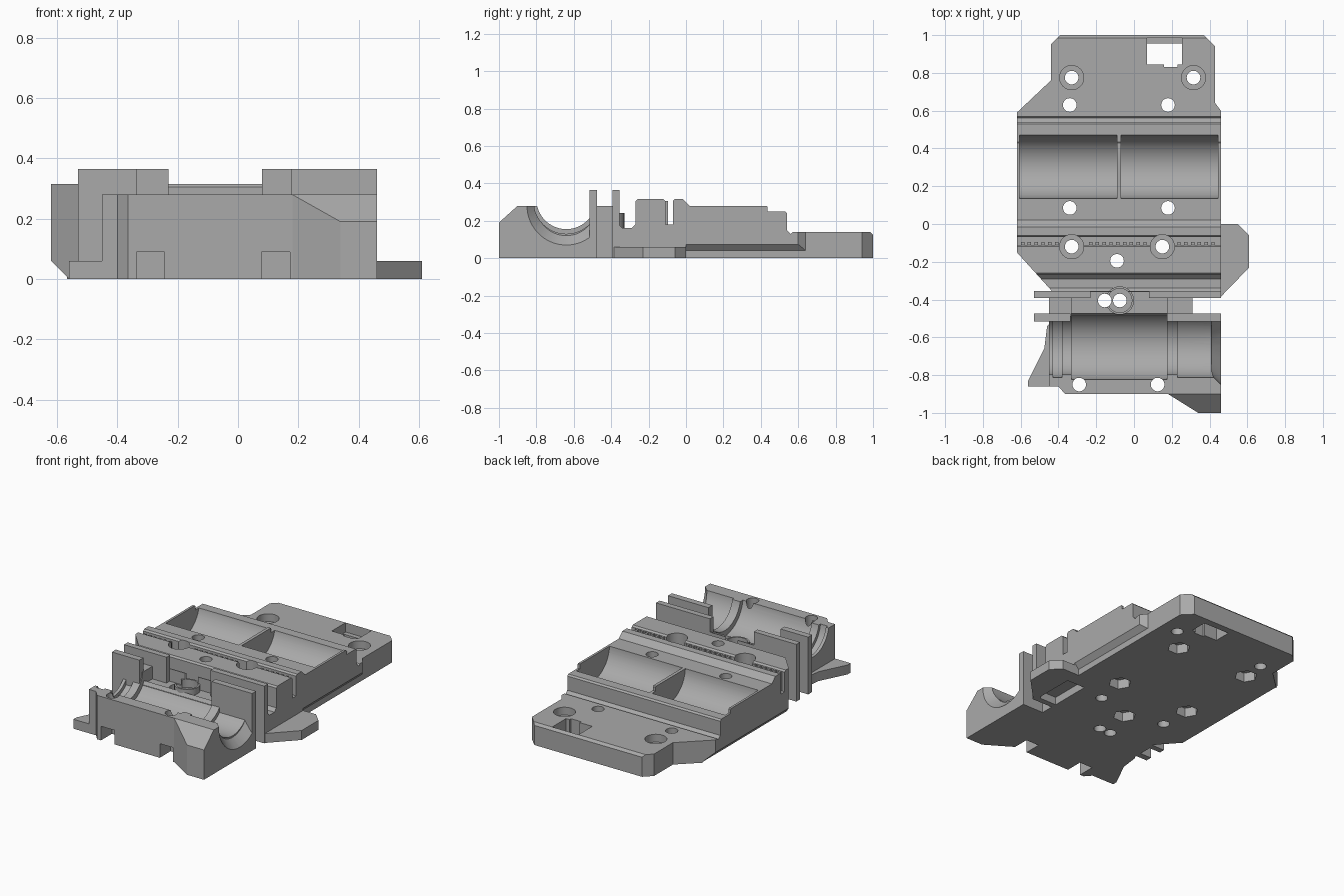
import bpy, bmesh, math
from mathutils import Vector

old = bpy.data.objects.get("Cube")
if old:
    bpy.data.objects.remove(old, do_unlink=True)

grey = bpy.data.materials.new("printed grey")
grey.use_nodes = True
COLOUR = (0.40, 0.40, 0.40, 1)
grey.diffuse_color = COLOUR
grey.node_tree.nodes["Principled BSDF"].inputs["Base Color"].default_value = COLOUR


def finish(name, bm):
    bmesh.ops.recalc_face_normals(bm, faces=bm.faces)
    mesh = bpy.data.meshes.new(name)
    bm.to_mesh(mesh)
    bm.free()
    mesh.materials.append(grey)
    ob = bpy.data.objects.new(name, mesh)
    bpy.context.collection.objects.link(ob)
    return ob


def prism(name, pts, axis, lo, hi):
    """Extrude a profile along an axis: x takes (y, z), y takes (x, z), z takes (x, y)."""
    place = {"x": lambda a, b, t: (t, a, b), "y": lambda a, b, t: (a, t, b),
             "z": lambda a, b, t: (a, b, t)}[axis]
    bm = bmesh.new()
    ends = [[bm.verts.new(place(a, b, t)) for a, b in pts] for t in (lo, hi)]
    bm.faces.new(ends[0])
    bm.faces.new(ends[1])
    n = len(pts)
    for i in range(n):
        j = (i + 1) % n
        bm.faces.new((ends[0][i], ends[0][j], ends[1][j], ends[1][i]))
    return finish(name, bm)


def box(name, x0, x1, y0, y1, z0, z1):
    return prism(name, [(x0, y0), (x1, y0), (x1, y1), (x0, y1)], "z", z0, z1)


def ring(ca, cb, r, n=64):
    return [(ca + r * math.cos(math.tau * i / n), cb + r * math.sin(math.tau * i / n))
            for i in range(n)]


def rod(x, y, r, z0, z1, n=32):
    return prism("cutter", ring(x, y, r, n), "z", z0, z1)


def hull(name, pts):
    bm = bmesh.new()
    for p in pts:
        bm.verts.new(p)
    bmesh.ops.convex_hull(bm, input=bm.verts)
    return finish(name, bm)


def combine(ob, tool, operation="DIFFERENCE"):
    mod = ob.modifiers.new("shape", "BOOLEAN")
    mod.operation, mod.solver, mod.object = operation, "EXACT", tool
    bpy.context.view_layer.objects.active = ob
    bpy.ops.object.modifier_apply(modifier=mod.name)
    bpy.data.objects.remove(tool, do_unlink=True)


def screw(ob, x, y, seat=None, hexagon=False):
    """Through hole, with an optional round seat above and nut pocket below."""
    combine(ob, rod(x, y, 0.036, -0.1, 0.5))
    if seat is not None:
        combine(ob, rod(x, y, 0.064, seat, 0.5))
    if hexagon:
        combine(ob, rod(x, y, 0.068, -0.1, 0.06, 6))


# Main carriage body: side profile trimmed to the plan outline
profile = [(-0.36, 0), (-0.36, 0.18), (-0.34, 0.16), (-0.29, 0.16), (-0.27, 0.18),
           (-0.27, 0.305), (-0.26, 0.315), (-0.12, 0.315), (-0.11, 0.305), (-0.11, 0.18),
           (-0.07, 0.18), (-0.07, 0.305), (-0.06, 0.315), (-0.015, 0.315), (0.02, 0.28),
           (0.43, 0.28), (0.46, 0.25), (0.53, 0.25), (0.54, 0.24), (0.54, 0.15),
           (0.56, 0.13), (0.57, 0.14), (0.985, 0.14), (1, 0.125), (1, 0)]
body = prism("carriage_body", profile, "x", -0.7, 0.7)
outline = [(-0.62, 0.59), (-0.62, -0.15), (-0.43, -0.36), (0.46, -0.36), (0.46, 0.6),
           (0.43, 0.64), (0.43, 0.94), (0.37, 1), (-0.39, 1), (-0.44, 0.95), (-0.44, 0.76)]
combine(body, prism("cutter", outline, "z", -0.1, 0.5), "INTERSECT")

# Rear bearing channel with low end lips and a middle rib
combine(body, box("cutter", -0.7, 0.7, 0.435, 0.56, 0.25, 0.4))
for x0, x1 in ((-0.605, -0.09), (-0.07, 0.445)):
    combine(body, prism("cutter", ring(0.305, 0.29, 0.17), "x", x0, x1))
slot = [(0.305 + 0.17 * c, 0.29 + 0.17 * s) for c, s in
        [(math.cos(math.pi * i / 24), math.sin(math.pi * i / 24)) for i in range(-22, 47)]
        if s > -0.82]
combine(body, prism("cutter", slot, "x", -0.7, 0.7))

# Bevelled lower side edges
combine(body, prism("cutter", [(-0.56, 0), (-0.64, 0.08), (-0.7, 0.08), (-0.7, -0.1),
                               (-0.56, -0.1)], "y", -0.3, 0.64))
combine(body, prism("cutter", [(0.43, -0.1), (0.43, 0.04), (0.47, 0.085), (0.6, 0.085),
                               (0.6, -0.1)], "y", 0, 0.64))

# Cable opening in the rear plate
combine(body, box("cutter", 0.07, 0.255, 0.845, 0.955, -0.1, 0.3))
combine(body, box("cutter", 0.16, 0.23, 0.83, 0.86, -0.1, 0.3))
combine(body, box("cutter", 0.07, 0.255, 0.94, 0.985, 0.08, 0.3))

# Underside recess beside the flange
combine(body, box("cutter", 0.31, 0.44, -0.4, -0.09, -0.1, 0.05))

# Body screw holes
for x in (-0.34, 0.18):
    for y in (0.63, 0.085):
        screw(body, x, y, hexagon=True)
screw(body, -0.09, -0.195, hexagon=True)
for x in (-0.33, 0.315):
    screw(body, x, 0.775, seat=0.09)

# Belt teeth along the slot
teeth = bmesh.new()
pitch = 0.036
for i in range(29):
    x = -0.59 + i * pitch
    if min(abs(x + 0.33), abs(x - 0.15)) < 0.075:
        continue
    res = bmesh.ops.create_cube(teeth, size=1)
    for v in res["verts"]:
        v.co = Vector((x + v.co.x * pitch / 2, -0.108 + v.co.y * 0.026, 0.24 + v.co.z * 0.13))
finish("belt_teeth", teeth)
for x in (-0.33, 0.15):
    screw(body, x, -0.12, seat=0.17)

# Side flange
flange = [(0.44, 0), (0.55, 0), (0.61, -0.06), (0.61, -0.23), (0.46, -0.385), (0.4, -0.385),
          (0.44, -0.34)]
prism("side_flange", flange, "z", 0, 0.06)

# Front bearing block with its sloped corner
front = prism("front_block", [(-0.45, -0.475), (-0.45, -0.86), (-0.4, -0.86), (-0.365, -0.9),
                              (0.46, -0.9), (0.46, -0.475)], "z", 0, 0.28)
combine(front, hull("cutter", [(x, y, z) for x, y, z in (
    (0.18, -0.9, 0), (0.34, -1, 0), (0.46, -1, 0), (0.46, -0.85, 0), (0.18, -0.85, 0),
    (0.18, -0.9, 0.28), (0.46, -0.9, 0.28), (0.34, -1, 0.19), (0.46, -1, 0.19),
    (0.46, -0.85, 0.28), (0.18, -0.85, 0.28))]), "UNION")
combine(front, prism("cutter", ring(-0.64, 0.315, 0.16), "x", -0.7, 0.7))
for x0, x1, r in ((-0.43, -0.38, 0.175), (-0.33, 0.175, 0.185), (0.23, 0.42, 0.175)):
    combine(front, prism("cutter", ring(-0.64, 0.305, r), "x", x0, x1))
flare = [(x, y, z) for x, r in ((0.41, 0.16), (0.47, 0.22)) for y, z in ring(-0.64, 0.28, r)]
combine(front, hull("cutter", flare))
for x in (-0.29, 0.125):
    screw(front, x, -0.85)
    combine(front, box("cutter", x - 0.047, x + 0.047, -1.1, -0.79, -0.1, 0.09))

# Small foot on the right of the front block
prism("front_foot", [(-0.44, -0.52), (-0.46, -0.54), (-0.475, -0.66), (-0.56, -0.83),
                     (-0.56, -0.86), (-0.40, -0.86)], "z", 0, 0.06)

# Bridge joining the block and the body, with a raised screw seat
bridge = box("bridge", -0.45, 0.31, -0.49, -0.355, 0, 0.28)
combine(bridge, box("cutter", -0.33, 0.175, -0.6, -0.36, 0.2, 0.5))
combine(bridge, rod(-0.075, -0.405, 0.075, 0.1, 0.24), "UNION")
screw(bridge, -0.075, -0.405, seat=0.19)
screw(bridge, -0.155, -0.405)

# Upright clamp walls
for name, y0, y1, left_end, right_start in (("front_wall", -0.515, -0.475, -0.335, 0.175),
                                            ("rear_wall", -0.392, -0.355, -0.23, 0.08)):
    for side, x0, x1 in (("right", -0.53, left_end), ("left", right_start, 0.46)):
        wall = box(name + "_" + side, x0, x1, y0, y1, 0, 0.365)
        for x in (-0.075, -0.155):
            combine(wall, rod(x, -0.405, 0.064, -0.1, 0.5))

for ob in bpy.context.scene.objects:
    ob.select_set(ob.type == "MESH")
bpy.ops.object.shade_smooth_by_angle(angle=math.radians(30))
